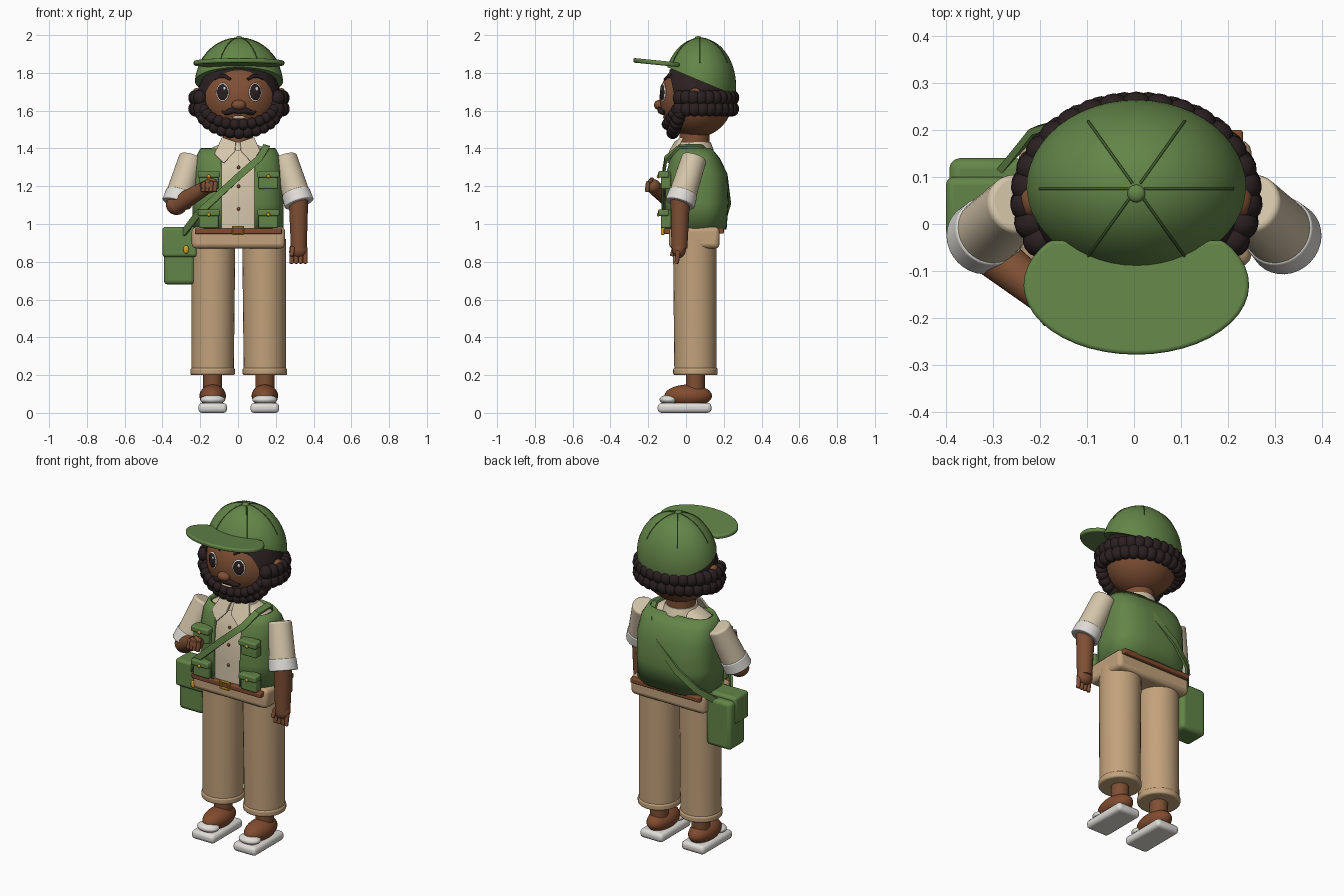
import bpy, bmesh, math
from mathutils import Vector, Matrix

if "Cube" in bpy.data.objects:
    bpy.data.objects.remove(bpy.data.objects["Cube"])

def color(name, *rgb):
    m = bpy.data.materials.new(name)
    m.diffuse_color = (*rgb, 1)
    m.use_nodes = True
    m.node_tree.nodes["Principled BSDF"].inputs["Base Color"].default_value = m.diffuse_color
    return m

GREEN = color("green cloth", .125, .235, .065)
SKIN = color("brown skin", .21, .078, .034)
HAIR = color("dark hair", .024, .014, .015)
SHIRT = color("cream shirt", .66, .56, .40)
TAN = color("tan trousers", .54, .36, .20)
WHITE = color("off white", .74, .72, .68)
BELT = color("belt leather", .22, .07, .028)
GOLD = color("gold metal", .65, .36, .015)
SEAM = color("dark green seam", .05, .11, .025)

def finish(name, bm, mat, bevel=0, angle=40):
    bmesh.ops.recalc_face_normals(bm, faces=bm.faces)
    me = bpy.data.meshes.new(name)
    bm.to_mesh(me)
    bm.free()
    me.materials.append(mat)
    me.shade_smooth()
    me.set_sharp_from_angle(angle=math.radians(angle))
    ob = bpy.data.objects.new(name, me)
    bpy.context.collection.objects.link(ob)
    if bevel:
        b = ob.modifiers.new("bevel", "BEVEL")
        b.width, b.segments = bevel, 3
    return ob

def place(loc, scale=(1, 1, 1), rot=(0, 0, 0)):
    r = Matrix.Rotation(rot[2], 4, "Z") @ Matrix.Rotation(rot[1], 4, "Y") @ Matrix.Rotation(rot[0], 4, "X")
    return Matrix.Translation(loc) @ r @ Matrix.Diagonal((*scale, 1))

def sphere_bm(loc, scale, rot=(0, 0, 0), seg=24):
    bm = bmesh.new()
    bmesh.ops.create_uvsphere(bm, u_segments=seg, v_segments=seg * 2 // 3, radius=1, matrix=place(loc, scale, rot))
    return bm

def ball(name, mat, loc, scale, rot=(0, 0, 0), seg=24):
    return finish(name, sphere_bm(loc, scale, rot, seg), mat, angle=80)

def box(name, mat, x, y, z, bevel=.01, rot=(0, 0, 0)):
    """Rounded box from (min, max) ranges."""
    bm = bmesh.new()
    c = [(a + b) / 2 for a, b in (x, y, z)]
    s = [b - a for a, b in (x, y, z)]
    bmesh.ops.create_cube(bm, size=1, matrix=place(c, s, rot))
    return finish(name, bm, mat, bevel)

def limb(name, mat, a, b, ra, rb, bevel=0, seg=32):
    """Tapered cylinder between two points."""
    a, b = Vector(a), Vector(b)
    bm = bmesh.new()
    m = Matrix.Translation((a + b) / 2) @ (b - a).to_track_quat("Z", "Y").to_matrix().to_4x4()
    bmesh.ops.create_cone(bm, cap_ends=True, segments=seg, radius1=ra, radius2=rb, depth=(b - a).length, matrix=m)
    return finish(name, bm, mat, bevel)

def loft(rows, grow=0, seg=48, power=2.8):
    """Stack of rounded-square rings: (z, x radius, y radius, y centre)."""
    bm = bmesh.new()
    rings = []
    for z, rx, ry, cy in rows:
        ring = []
        for i in range(seg):
            c, s = math.cos(math.tau * i / seg), math.sin(math.tau * i / seg)
            k = (abs(c) ** power + abs(s) ** power) ** (-1 / power)
            ring.append(bm.verts.new(((rx + grow) * c * k, cy + (ry + grow) * s * k, z + grow)))
        rings.append(ring)
    for lo, hi in zip(rings, rings[1:]):
        for i in range(seg):
            j = (i + 1) % seg
            bm.faces.new((lo[i], lo[j], hi[j], hi[i]))
    return bm, rings

def cut(bm, co, no, clear=False):
    return bmesh.ops.bisect_plane(bm, geom=bm.verts[:] + bm.edges[:] + bm.faces[:], plane_co=co, plane_no=no, clear_inner=clear)

def prism(name, mat, pts, depth, bevel=.005):
    """Flat outline extruded along a vector."""
    bm = bmesh.new()
    f = bm.faces.new([bm.verts.new(p) for p in pts])
    ext = bmesh.ops.extrude_face_region(bm, geom=[f])
    bmesh.ops.translate(bm, vec=depth, verts=[v for v in ext["geom"] if isinstance(v, bmesh.types.BMVert)])
    if not f.is_valid or len(bm.faces) < len(pts) + 2:
        bm.faces.new([v for v in list(bm.verts)[:len(pts)]])
    return finish(name, bm, mat, bevel)

def tube(name, mat, pts, radius, taper=None):
    cu = bpy.data.curves.new(name, "CURVE")
    cu.dimensions, cu.bevel_depth, cu.bevel_resolution, cu.use_fill_caps = "3D", radius, 2, True
    sp = cu.splines.new("POLY")
    sp.points.add(len(pts) - 1)
    for i, p in enumerate(pts):
        sp.points[i].co = (*p, 1)
        sp.points[i].radius = taper[i] if taper else 1
    cu.materials.append(mat)
    bpy.context.collection.objects.link(bpy.data.objects.new(name, cu))

# head, neck, nose and ears
HC, HR = Vector((.005, .055, 1.665)), Vector((.215, .195, .205))
ball("head", SKIN, HC, HR, seg=48)
limb("neck", SKIN, (0, .045, 1.36), (0, .045, 1.52), .08, .08)
ball("nose", SKIN, (.004, -.14, 1.63), (.038, .03, .027))
for s in (-1, 1):
    ball("ear", SKIN, (.005 + s * .225, .05, 1.675), (.025, .04, .045))

def face_y(x, z):
    return HC.y - HR.y * math.sqrt(max(0, 1 - ((x - HC.x) / HR.x) ** 2 - ((z - HC.z) / HR.z) ** 2))

# eyes, brows, moustache and mouth
for s in (-1, 1):
    ex, ez, r = .005 + s * .086, 1.698, (0, 0, s * .37)
    ey = face_y(ex, ez)
    ball("eye_white", WHITE, (ex, ey, ez), (.037, .009, .050), r)
    ball("pupil", HAIR, (ex + s * .001, ey - .004, ez), (.031, .009, .043), r)
    ball("eye_glint", WHITE, (ex + .008, ey - .012, ez + .018), (.008, .004, .011), r)
    brow = [(.005 + s * x, z) for x, z in ((.045, 1.765), (.075, 1.783), (.105, 1.782), (.13, 1.765))]
    tube("eyebrow", HAIR, [(x, face_y(x, z) - .002, z) for x, z in brow], .011, (.7, 1, 1, .5))
    stache = [(.005 + s * x, z) for x, z in ((0, 1.597), (.03, 1.604), (.055, 1.593), (.075, 1.588), (.09, 1.597))]
    tube("moustache", HAIR, [(x, face_y(x, z) - .006, z) for x, z in stache], .017, (.9, 1, .9, .6, .2))
ball("mouth", SHIRT, (.005, face_y(0, 1.565), 1.565), (.035, .006, .008))

# hair shell with open face
bm = sphere_bm(HC, HR * 1.035, seg=48)
cut(bm, (0, 0, 1.61), (0, 0, 1), True)
cut(bm, (0, -.06, 1.67), (0, 1, .2), True)
finish("hair_shell", bm, HAIR)

# curls round the back, then the beard
for row, (z, n) in enumerate(((1.668, 21), (1.61, 20))):
    for i in range(n):
        a = math.radians(-28 + 236 * i / (n - 1))
        ball("hair_curl", HAIR, (.005 + .232 * math.cos(a), .055 + .19 * math.sin(a), z), (.037, .037, .041), seg=15)
for rx, zc, rz, y0, dy, r, n in ((.205, 1.615, .13, -.02, .05, .035, 15), (.19, 1.63, .103, -.035, .065, .03, 14)):
    for i in range(n):
        a = math.pi * (i / (n - 1) - .5)
        ball("beard_curl", HAIR, (.005 + rx * math.sin(a), y0 - dy * math.cos(a), zc - rz * math.cos(a)), (r, r, r), seg=15)

# cap: dome, seams, button and brim
DC, DR = Vector((.005, .075, 1.73)), Vector((.235, .19, .255))
bm = sphere_bm(DC, DR, seg=48)
rim = cut(bm, (0, -.11, 1.835), (0, .155, .37), True)
bmesh.ops.holes_fill(bm, edges=[e for e in bm.edges if e.is_boundary])
finish("cap_dome", bm, GREEN)
for k in range(6):
    a = k * math.pi / 3
    seam = []
    for i in range(9):
        t = math.radians(4 + 57 * i / 8)
        d = Vector((math.sin(t) * math.cos(a), math.sin(t) * math.sin(a), math.cos(t)))
        seam.append(DC + Vector([p * q for p, q in zip(d, DR)]))
    tube("cap_seam", SEAM, seam, .003)
ball("cap_button", GREEN, (.005, .065, 1.983), (.019, .019, .012))
brim = []
for i in range(33):
    a = math.radians(140 + 260 * i / 32)
    y = -.13 + .148 * math.sin(a)
    brim.append((.005 + .24 * math.cos(a), y, 1.832 - (y + .05) * .1))
prism("cap_brim", GREEN, brim, (0, 0, .024), .008)

# shirt torso and open vest
ROWS = [(.96, .222, .145, .05), (1.1, .222, .15, .055), (1.25, .218, .145, .055),
        (1.33, .208, .115, .047), (1.385, .18, .08, .037), (1.425, .09, .06, .04)]
bm, rings = loft(ROWS)
bm.faces.new(rings[0])
bm.faces.new(rings[-1])
finish("shirt", bm, SHIRT, angle=60)
bm, rings = loft(ROWS[:5], .012)
for s in (-1, 1):
    cut(bm, (s * .088, 0, 0), (1, 0, 0))
bmesh.ops.delete(bm, geom=[f for f in bm.faces if f.calc_center_median().y < .04 and abs(f.calc_center_median().x) < .088], context="FACES")
vest = finish("vest", bm, GREEN, angle=60)
sol = vest.modifiers.new("thickness", "SOLIDIFY")
sol.thickness, sol.offset = .016, 0

# collar and shirt buttons
for s in (-1, 1):
    outline = [(s * .01, -.062, 1.435), (s * .015, -.092, 1.385), (s * .075, -.10, 1.32), (s * .125, -.075, 1.37), (s * .085, -.03, 1.46)]
    prism("collar", SHIRT, outline, (0, .02, 0), .004)
limb("collar_band", SHIRT, (0, .042, 1.39), (0, .042, 1.435), .105, .088)
for z, y in ((1.3, -.083), (1.2, -.094), (1.08, -.096)):
    ball("shirt_button", BELT, (.003, y, z), (.009, .006, .009), seg=12)

# vest pockets with flaps and studs
for s in (-1, 1):
    cx = .003 + s * .158
    for z, h in ((1.185, .095), (.978, .1)):
        box("pocket", GREEN, (cx - .052, cx + .052), (-.132, -.08), (z, z + h), .008)
        box("pocket_flap", GREEN, (cx - .058, cx + .058), (-.147, -.09), (z + h - .035, z + h), .008)
        ball("pocket_stud", GOLD, (cx, -.147, z + h - .028), (.01, .008, .01), seg=12)

# hips, belt and buckle
box("hips", TAN, (-.245, .25), (-.09, .178), (.87, .985), .025)
box("belt_front", BELT, (-.228, .232), (-.118, -.08), (.947, .977), .006)
box("belt_back", BELT, (-.228, .232), (.165, .2), (.95, .98), .006)
for x in (-.027, .027):
    box("buckle_side", GOLD, (x - .004, x + .004), (-.132, -.115), (.943, .99), .002)
for z in (.947, .986):
    box("buckle_bar", GOLD, (-.031, .031), (-.132, -.115), (z - .004, z + .004), .002)

# legs and shoes
for s in (-1, 1):
    x = .004 + s * .138
    limb("trouser_leg", TAN, (x, .05, .21), (x - s * .004, .047, .92), .112, .116)
    limb("trouser_cuff", TAN, (x, .05, .2), (x, .05, .238), .118, .118, .01)
    limb("ankle", SKIN, (x, .05, .1), (x, .05, .22), .05, .05)
    ball("shoe", BELT, (x, .012, .09), (.07, .126, .06))
    box("shoe_sole", WHITE, (x - .076, x + .076), (-.15, .135), (.008 - .008, .052), .02)
    ball("shoe_toe", WHITE, (x, -.09, .07), (.066, .05, .026))

# sleeves and forearms
for s in (-1, 1):
    top, end = Vector((s * .245, .045, 1.355)), Vector((s * .322, -.03, 1.115))
    limb("sleeve", SHIRT, top, end, .066, .074, .012)
    limb("sleeve_cuff", WHITE, end.lerp(top, .22), end.lerp(top, -.03), .076, .08, .006)
limb("left_forearm", SKIN, (.32, -.03, 1.15), (.322, -.035, .87), .052, .042)
ball("left_palm", SKIN, (.32, -.037, .865), (.048, .036, .045))
for i in range(4):
    x = .284 + .024 * i
    limb("left_finger", SKIN, (x, -.04, .86), (x, -.05, .79), .013, .011, .005, 12)
limb("left_thumb", SKIN, (.29, -.06, .88), (.283, -.075, .83), .013, .011, .005, 12)
ball("right_elbow", SKIN, (-.325, -.04, 1.1), (.056, .056, .052))
limb("right_forearm", SKIN, (-.325, -.045, 1.1), (-.175, -.165, 1.19), .05, .038)
ball("right_palm", SKIN, (-.155, -.175, 1.2), (.042, .04, .038))
for i in range(4):
    x = -.182 + .021 * i
    limb("right_finger", SKIN, (x, -.2, 1.225), (x - .004, -.207, 1.17), .012, .012, .005, 12)
limb("right_thumb", SKIN, (-.16, -.18, 1.235), (-.115, -.19, 1.225), .013, .011, .005, 12)

# satchel
box("satchel", GREEN, (-.393, -.228), (-.005, .14), (.68, .965), .022)
box("satchel_flap", GREEN, (-.4, -.215), (-.03, .1), (.825, .985), .016)
ball("satchel_clasp", GOLD, (-.275, -.033, .865), (.015, .01, .022))

# shoulder strap looping over the chest and back
PATH = [(-.29, -.02, .95), (-.21, -.118, 1.055), (0, -.122, 1.25), (.11, -.107, 1.345), (.15, -.035, 1.41), (.15, .08, 1.412),
        (.125, .16, 1.345), (.05, .212, 1.25), (-.1, .23, 1.12), (-.21, .2, 1.025), (-.28, .12, .95)]
path = [Vector(p) for p in PATH]
bm = bmesh.new()
prev = None
for i, p in enumerate(path):
    t = (path[min(i + 1, len(path) - 1)] - path[max(i - 1, 0)]).normalized()
    n = Vector((p.x * .3, p.y - .05, max(0, p.z - 1.33) * 2))
    w = t.cross(n).normalized() * .018
    n = w.cross(t).normalized() * .007
    ring = [bm.verts.new(p + q) for q in (w + n, w - n, -w - n, -w + n)]
    if prev:
        for j in range(4):
            k = (j + 1) % 4
            bm.faces.new((prev[j], prev[k], ring[k], ring[j]))
    prev = ring
finish("strap", bm, GREEN)
